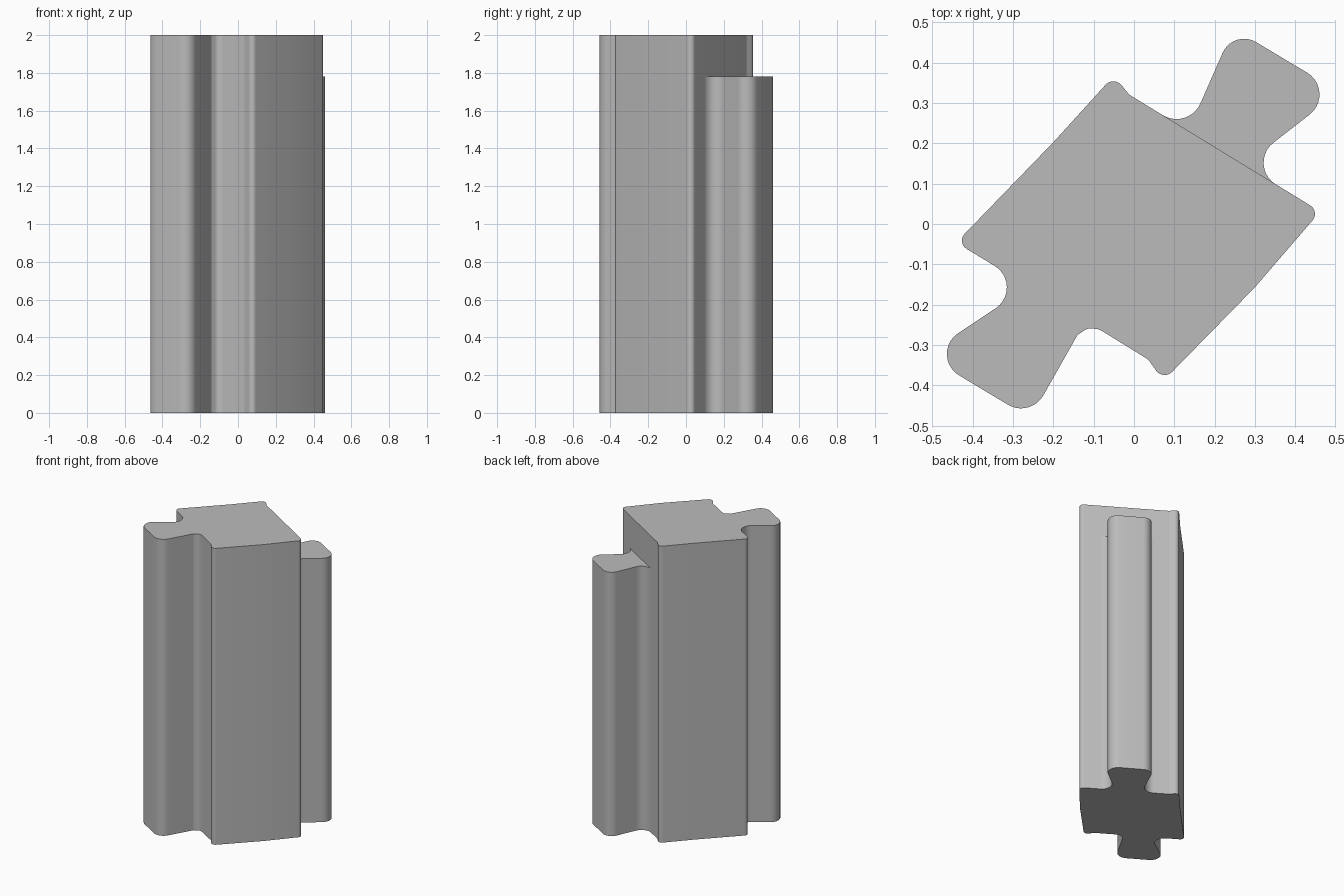
import bpy, bmesh, math
from mathutils import Vector

cube = bpy.data.objects.get("Cube")
if cube:
    bpy.data.objects.remove(cube, do_unlink=True)

# Single grey material
GREY = (0.5, 0.5, 0.5, 1.0)
mat = bpy.data.materials.new("plain_grey")
mat.use_nodes = True
mat.diffuse_color = GREY
mat.node_tree.nodes["Principled BSDF"].inputs["Base Color"].default_value = GREY


def fillet(profile, steps=10):
    """Round each (x, y, radius) corner of a closed outline."""
    out = []
    n = len(profile)
    for i, (x, y, r) in enumerate(profile):
        p = Vector((x, y))
        if r == 0:
            out.append(p)
            continue
        a = (Vector(profile[i - 1][:2]) - p).normalized()
        b = (Vector(profile[(i + 1) % n][:2]) - p).normalized()
        half = a.angle(b) / 2
        centre = p + (a + b).normalized() * (r / math.sin(half))
        start = p + a * (r / math.tan(half)) - centre
        end = p + b * (r / math.tan(half)) - centre
        sweep = math.pi - 2 * half
        for k in range(steps + 1):
            t = k / steps
            arc = start * math.sin((1 - t) * sweep) + end * math.sin(t * sweep)
            out.append(centre + arc / math.sin(sweep))
    return out


def extrude_part(name, profile, height):
    bm = bmesh.new()
    base = bm.faces.new([bm.verts.new((p.x, p.y, 0)) for p in fillet(profile)])
    top = bmesh.ops.extrude_face_region(bm, geom=[base], use_keep_orig=True)
    verts = [v for v in top["geom"] if isinstance(v, bmesh.types.BMVert)]
    bmesh.ops.translate(bm, vec=(0, 0, height), verts=verts)
    bmesh.ops.recalc_face_normals(bm, faces=bm.faces)
    mesh = bpy.data.meshes.new(name)
    bm.to_mesh(mesh)
    bm.free()
    mesh.materials.append(mat)
    obj = bpy.data.objects.new(name, mesh)
    bpy.context.collection.objects.link(obj)
    bpy.ops.object.select_all(action='DESELECT')
    obj.select_set(True)
    bpy.context.view_layer.objects.active = obj
    bpy.ops.object.shade_smooth_by_angle(angle=math.radians(20))
    return obj


# Main block with the full-height front tongue: x, y, corner radius
body = [
    (-0.05, 0.368, 0.026), (-0.012, 0.321, 0.03),      # rear lip
    (0.462, 0.031, 0.025), (0.3, -0.157, 0),           # left corner and side
    (0.073, -0.389, 0.026), (0.035, -0.336, 0.03),     # front lip
    (-0.085, -0.262, 0.03), (-0.112, -0.257, 0.03), (-0.14, -0.275, 0),
    (-0.257, -0.482, 0.0637), (-0.5177, -0.325, 0.0615),  # front tongue
    (-0.262, -0.155, 0.062),                           # neck
    (-0.441, -0.046, 0.024), (-0.2, 0.203, 0),         # right corner and side
]
extrude_part("body_with_front_tongue", body, 2.0)

# Shorter rear tongue, butted against the rear face
rear_tongue = [
    (0.071, 0.27, 0), (0.1347, 0.231, 0.065),
    (0.2465, 0.485, 0.058), (0.5087, 0.328, 0.063),
    (0.274, 0.146, 0.063), (0.352, 0.098, 0),
]
extrude_part("rear_tongue", rear_tongue, 1.78)
